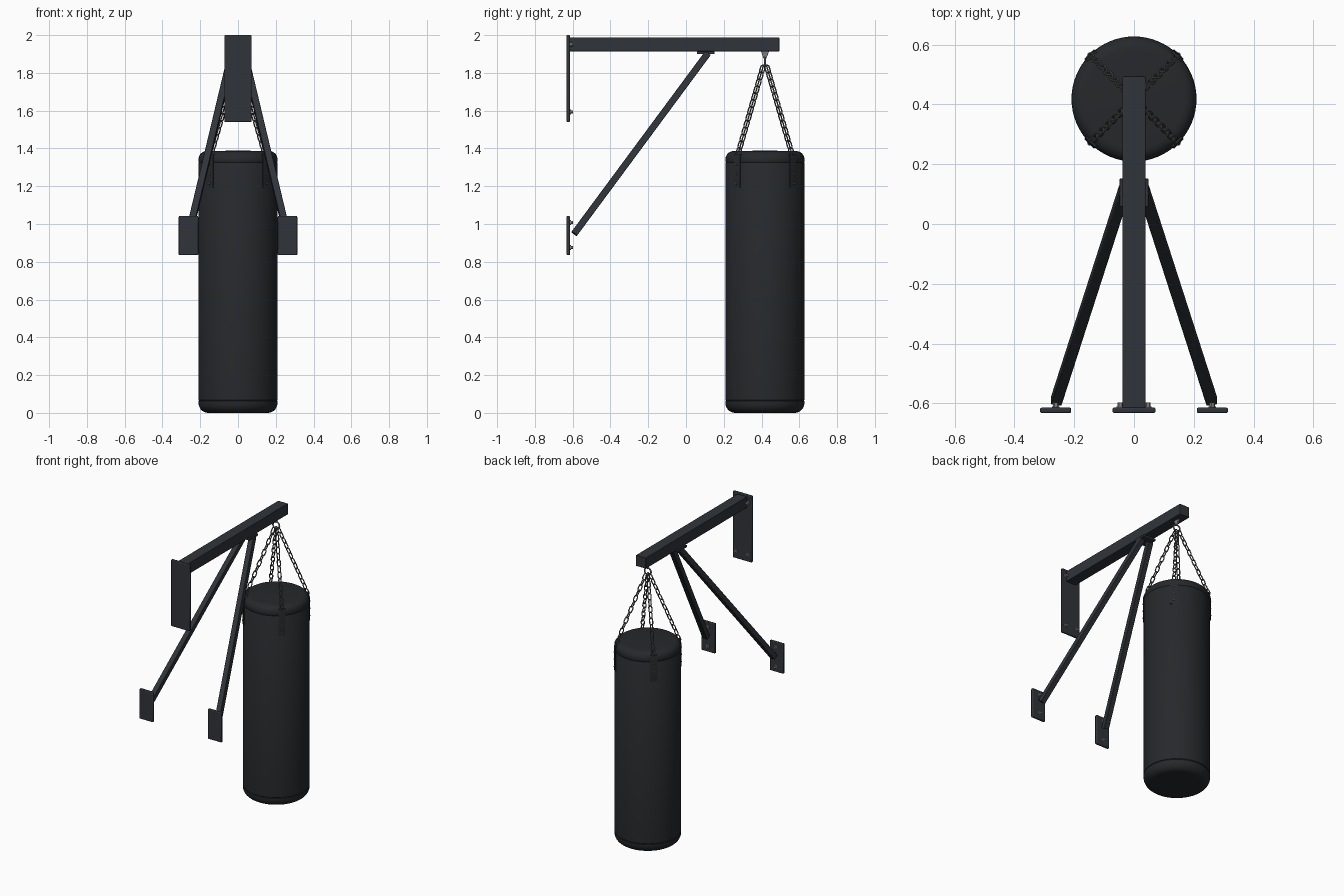
import bpy, bmesh
from math import pi, sin, cos
from mathutils import Vector, Matrix

if "Cube" in bpy.data.objects:
    bpy.data.objects.remove(bpy.data.objects["Cube"])

def material(name, c):
    m = bpy.data.materials.new(name)
    m.diffuse_color = (*c, 1)
    m.use_nodes = True
    m.node_tree.nodes["Principled BSDF"].inputs["Base Color"].default_value = m.diffuse_color
    return m

STEEL = material("painted_steel", (0.03, 0.034, 0.042))
LEATHER = material("leather", (0.019, 0.021, 0.024))
METAL = material("bare_metal", (0.22, 0.22, 0.22))
CHAIN = material("chain_metal", (0.1, 0.1, 0.105))
BAG = Vector((0, 0.418, 0))
R = 0.209

def finish(name, bm, mat, smooth=True, bevel=0):
    bmesh.ops.recalc_face_normals(bm, faces=bm.faces)
    me = bpy.data.meshes.new(name)
    bm.to_mesh(me)
    bm.free()
    me.materials.append(mat)
    ob = bpy.data.objects.new(name, me)
    bpy.context.collection.objects.link(ob)
    if bevel:
        b = ob.modifiers.new("bevel", 'BEVEL')
        b.width, b.segments = bevel, 2
    if smooth:
        bpy.context.view_layer.objects.active = ob
        bpy.ops.object.select_all(action='DESELECT')
        ob.select_set(True)
        bpy.ops.object.shade_smooth_by_angle(angle=0.6)
    return ob

def box(name, lo, hi, mat, bevel=0.003):
    lo, hi = Vector(lo), Vector(hi)
    bm = bmesh.new()
    M = Matrix.Translation((lo + hi) / 2) @ Matrix.Diagonal((*(hi - lo), 1))
    bmesh.ops.create_cube(bm, size=1, matrix=M)
    return finish(name, bm, mat, bevel=bevel)

def frame(origin, z, hint):
    """Matrix with local Z along z and local X close to hint."""
    z = z.normalized()
    x = (hint - z * hint.dot(z)).normalized()
    M = Matrix((x, z.cross(x), z)).transposed().to_4x4()
    return Matrix.Translation(origin) @ M

def cyl(bm, p, axis, r, depth, seg=12, r2=None):
    M = frame(Vector(p), Vector(axis), Vector((0.13, 0.21, 0.97)))
    bmesh.ops.create_cone(bm, cap_ends=True, segments=seg, radius1=r,
                          radius2=r if r2 is None else r2, depth=depth, matrix=M)

def link(bm, M, half, rad, wire, arc=7, sec=7):
    """Closed oval loop in the local XZ plane; half = straight half length."""
    rings = []
    for side in (1, -1):
        for i in range(arc):
            a = pi * i / (arc - 1)
            n = Vector((cos(a), 0, sin(a))) * side
            c = n * rad + Vector((0, 0, half * side))
            rings.append([bm.verts.new(M @ (c + n * wire * cos(t) + Vector((0, wire * sin(t), 0))))
                          for t in (2 * pi * k / sec for k in range(sec))])
    for i, a in enumerate(rings):
        b = rings[(i + 1) % len(rings)]
        for k in range(sec):
            j = (k + 1) % sec
            bm.faces.new((a[k], a[j], b[j], b[k]))

# wall plates and boom
box("upper_wall_plate", (-0.072, -0.632, 1.54), (0.072, -0.614, 2.0), STEEL, 0.005)
box("boom_arm", (-0.038, -0.616, 1.913), (0.038, 0.494, 1.988), STEEL)
box("brace_bracket", (-0.048, 0.058, 1.899), (0.048, 0.152, 1.914), STEEL, 0.002)

bolts = [(sx * 0.046, z) for sx in (-1, 1) for z in (1.95, 1.592)]
for sx, side in ((-1, "left"), (1, "right")):
    xs = sorted((sx * 0.21, sx * 0.314))
    box(f"{side}_wall_plate", (xs[0], -0.632, 0.835), (xs[1], -0.614, 1.042), STEEL, 0.005)
    bolts += [(sx * 0.262, 0.875), (sx * 0.262, 1.008)]
    # diagonal brace tube
    a, b = Vector((sx * 0.26, -0.592, 0.948)), Vector((sx * 0.032, 0.115, 1.903))
    bm = bmesh.new()
    M = frame((a + b) / 2, b - a, Vector((1, 0, 0)))
    bmesh.ops.create_cube(bm, size=1, matrix=M @ Matrix.Diagonal((0.036, 0.036, (b - a).length, 1)))
    finish(f"{side}_brace", bm, STEEL, bevel=0.003)

# bolts with washers
bm = bmesh.new()
for x, z in bolts:
    cyl(bm, (x, -0.612, z), (0, 1, 0), 0.013, 0.005, 16)
    cyl(bm, (x, -0.604, z), (0, 1, 0), 0.009, 0.014, 6)
finish("plate_bolts", bm, METAL)

# bag body: rounded lathe profile
def corner(cz, rr, a0, a1, n=7):
    return [(R - rr + rr * cos(a0 + (a1 - a0) * i / n), cz + rr * sin(a0 + (a1 - a0) * i / n))
            for i in range(n + 1)]

prof = [(0, 0.0)] + corner(0.052, 0.052, -pi / 2, 0)
prof += [(R, 0.062), (R - 0.003, 0.065), (R, 0.068), (R, 1.322), (R - 0.002, 1.325), (R, 1.328)]
prof += corner(1.343, 0.043, 0, pi / 2) + [(0, 1.389)]
bm = bmesh.new()
vs = [bm.verts.new((r, 0, z)) for r, z in prof]
es = [bm.edges.new(p) for p in zip(vs, vs[1:])]
bmesh.ops.spin(bm, geom=vs + es, cent=(0, 0, 0), axis=(0, 0, 1), angle=2 * pi, steps=64)
bmesh.ops.remove_doubles(bm, verts=bm.verts, dist=1e-5)
bmesh.ops.translate(bm, verts=bm.verts, vec=BAG)
finish("punching_bag", bm, LEATHER)

# hanger: lug, swivel ring
bm = bmesh.new()
M = Matrix.Translation((0, 0.418, 1.895)) @ Matrix.Diagonal((0.35, 1, 1, 1)) @ Matrix.Rotation(pi / 4, 4, 'Z')
bmesh.ops.create_cone(bm, cap_ends=True, segments=4, radius1=0.011, radius2=0.03, depth=0.038, matrix=M)
finish("hanger_lug", bm, METAL, bevel=0.001)
bm = bmesh.new()
link(bm, Matrix.Translation((0, 0.418, 1.856)), 0, 0.025, 0.005, arc=13, sec=8)
finish("hanger_ring", bm, METAL)

# straps, rivets and chains at the four diagonals
for q in range(4):
    ang = pi / 4 + q * pi / 2
    out = Vector((cos(ang), sin(ang), 0))
    bm = bmesh.new()
    cols = []
    for i in range(7):
        t = ang + (i / 6 - 0.5) * 0.046 / R
        cols.append([bm.verts.new(BAG + Vector((r * cos(t), r * sin(t), z)))
                     for r, z in ((R - 0.002, 1.19), (R + 0.004, 1.19), (R + 0.004, 1.345),
                                  (R - 0.002, 1.37), (R - 0.012, 1.37))])
    for a, b in zip(cols, cols[1:]):
        for k in range(5):
            j = (k + 1) % 5
            bm.faces.new((a[k], a[j], b[j], b[k]))
    bm.faces.new(cols[0])
    bm.faces.new(cols[-1])
    finish(f"strap_{q + 1}", bm, LEATHER)

    bm = bmesh.new()
    for z in (1.215, 1.265, 1.315):
        cyl(bm, BAG + out * (R + 0.005) + Vector((0, 0, z)), out, 0.006, 0.005, 12, 0.004)
    finish(f"strap_rivets_{q + 1}", bm, CHAIN)

    bm = bmesh.new()
    lo = BAG + out * (R - 0.005) + Vector((0, 0, 1.365))
    hi = BAG + out * 0.012 + Vector((0, 0, 1.838))
    n = 13
    side = Vector((-out.y, out.x, 0))
    for i in range(n):
        hint = side + out * (1 if i % 2 else -1)
        M = frame(lo.lerp(hi, (i + 0.5) / n), hi - lo, hint)
        link(bm, M, 0.0105, 0.0115, 0.0037)
    finish(f"chain_{q + 1}", bm, CHAIN)
